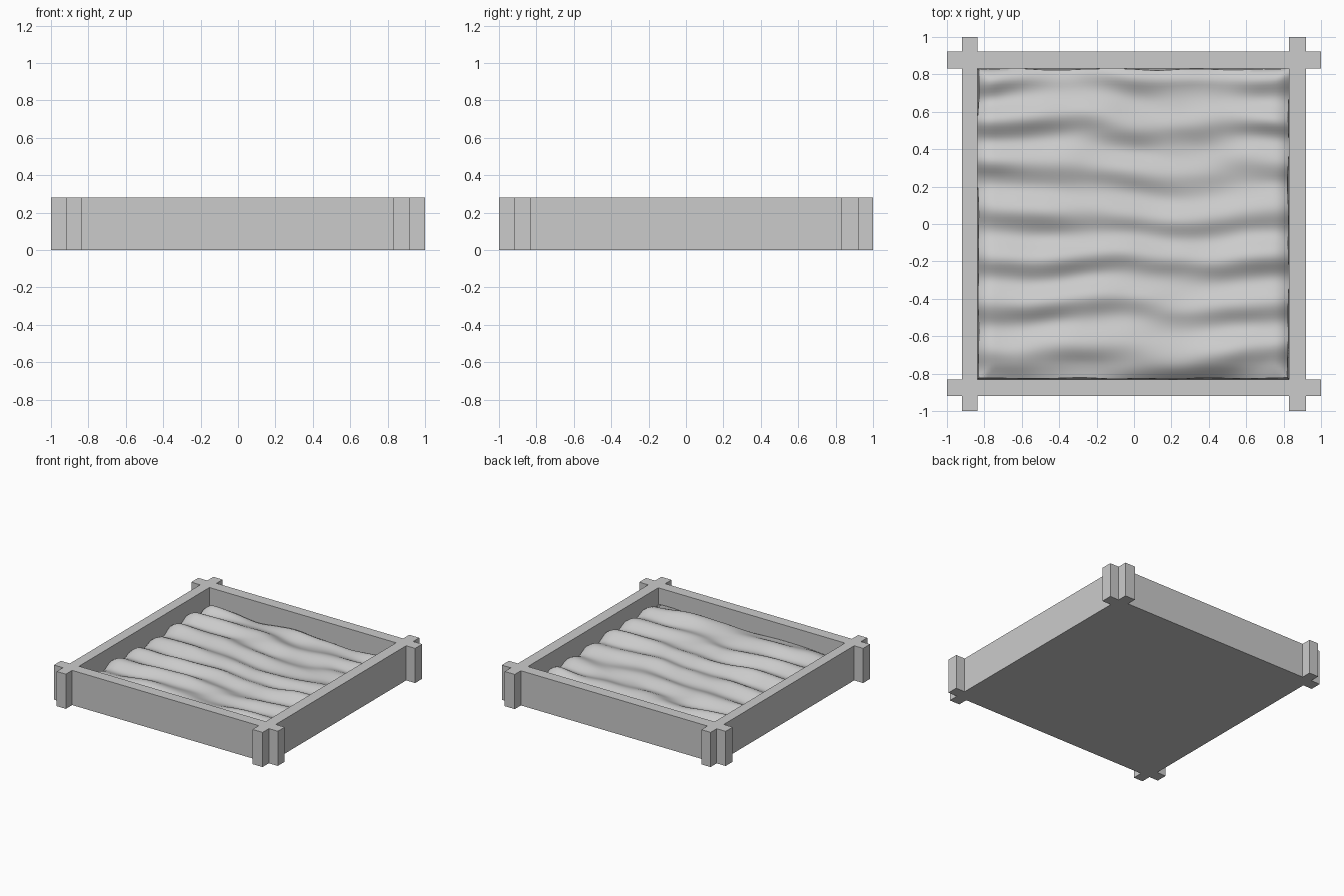
import bpy, bmesh, math
from mathutils import Vector, noise

if "Cube" in bpy.data.objects:
    bpy.data.objects.remove(bpy.data.objects["Cube"])

HEIGHT = 0.28
XS = [-1, -0.92, -0.838, 0.83, 0.92, 1]
YS = [-1, -0.92, -0.832, 0.832, 0.922, 1]


def finish(bm, name):
    bmesh.ops.recalc_face_normals(bm, faces=bm.faces)
    mesh = bpy.data.meshes.new(name)
    bm.to_mesh(mesh)
    bm.free()
    obj = bpy.data.objects.new(name, mesh)
    bpy.context.collection.objects.link(obj)
    return obj


# Frame: four crossing boards as one footprint, raised to full height
bm = bmesh.new()
pts = [[bm.verts.new((x, y, 0)) for y in YS] for x in XS]
for i in range(5):
    for j in range(5):
        if i in (1, 3) or j in (1, 3):
            bm.faces.new((pts[i][j], pts[i + 1][j], pts[i + 1][j + 1], pts[i][j + 1]))
bmesh.ops.delete(bm, geom=[v for v in bm.verts if not v.link_faces], context='VERTS')
top = bmesh.ops.extrude_face_region(bm, geom=bm.faces[:], use_keep_orig=True)
bmesh.ops.translate(bm, vec=(0, 0, HEIGHT),
                    verts=[g for g in top['geom'] if isinstance(g, bmesh.types.BMVert)])
bmesh.ops.dissolve_limit(bm, angle_limit=0.01, verts=bm.verts, edges=bm.edges)
finish(bm, "crossed_board_frame")


# Sand: wavy ridges along x, sagging and crumbling slightly at the walls
def sand_height(x, y):
    bend = 0.10 * noise.noise(Vector((x * 1.6, y * 1.2, 3.1)))
    swell = noise.noise(Vector((x * 1.5, y * 3.0, 7.7)))
    ripple = math.sin(2 * math.pi * (y + bend) / 0.25) * (0.02 + 0.012 * swell)
    lumps = 0.025 * swell + 0.012 * noise.noise(Vector((x * 4, y * 8, 1.3)))
    wall = min(0.835 - abs(x), 0.832 - abs(y))
    sag = 0.035 * max(0, 1 - wall / 0.08) ** 2
    return 0.175 - 0.025 * y + ripple + lumps - sag


x0, x1, y0, y1 = XS[2], XS[3], YS[2], YS[3]
cx, hx, hy = (x0 + x1) / 2, (x1 - x0) / 2, y1
bm = bmesh.new()
bmesh.ops.create_grid(bm, x_segments=72, y_segments=96, size=1)
rim = [e for e in bm.edges if e.is_boundary]
skirt = bmesh.ops.extrude_edge_only(bm, edges=rim)['geom']
low = {g for g in skirt if isinstance(g, bmesh.types.BMVert)}
low_edges = [g for g in skirt if isinstance(g, bmesh.types.BMEdge)]
for v in bm.verts:
    x, y = cx + v.co.x * hx, v.co.y * hy
    if v in low:
        v.co = (x, y, 0)
        continue
    gap = max(0, 0.006 + 0.014 * noise.noise(Vector((x * 4, y * 4, 9.2))))
    v.co = (cx + (x - cx) * (1 - gap), y * (1 - gap), sand_height(x, y))

# Flat underside closing the sand block
bmesh.ops.contextual_create(bm, geom=[e for e in low_edges if e.is_valid])
sand = finish(bm, "sand")
bpy.context.view_layer.objects.active = sand
sand.select_set(True)
bpy.ops.object.shade_smooth_by_angle(angle=math.radians(40))
